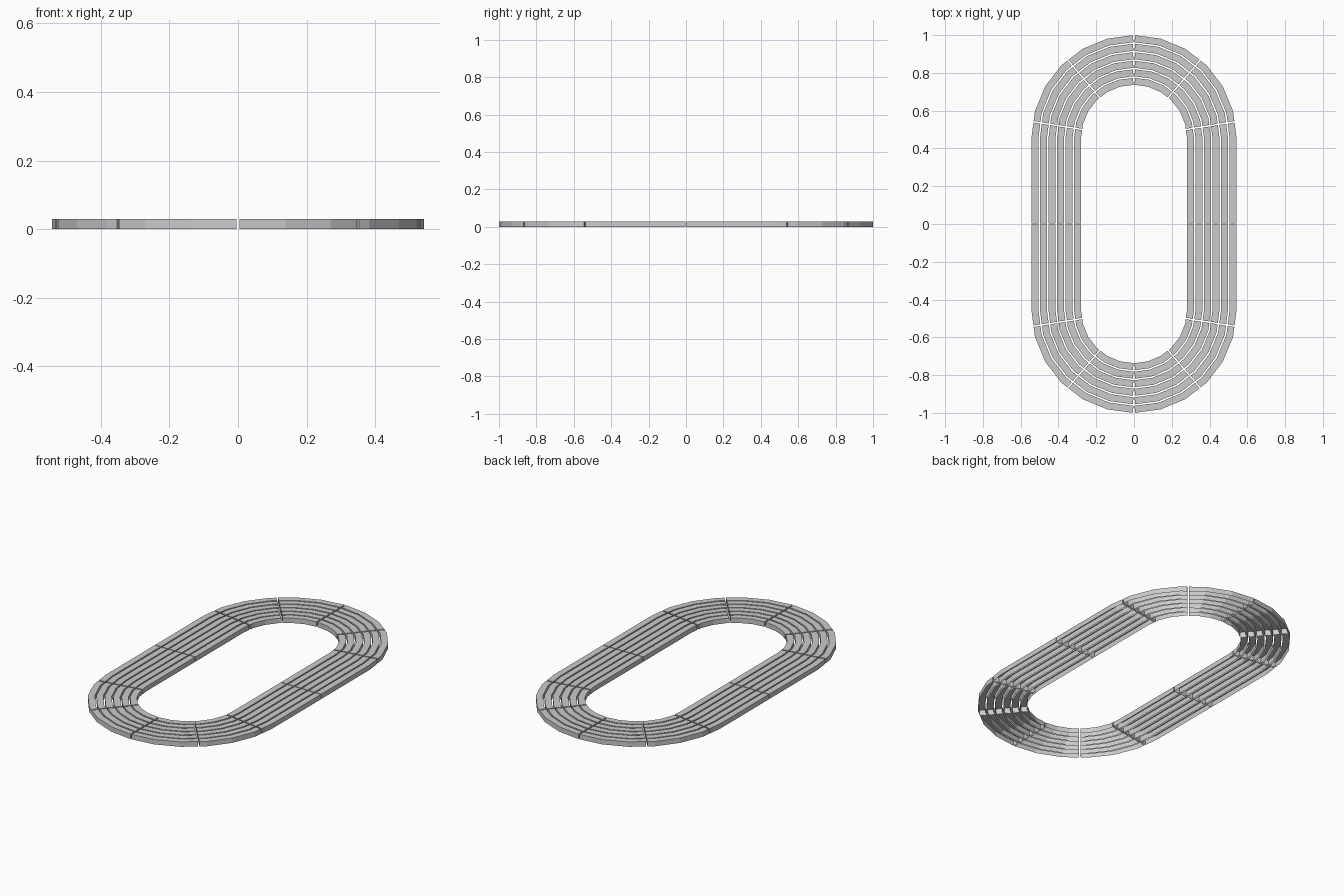
import bpy, bmesh, math

if "Cube" in bpy.data.objects:
    bpy.data.objects.remove(bpy.data.objects["Cube"])

HEIGHT = 0.029
CENTRE_Y = 0.457          # centre of the rounded ends
OUTER, WIDTH, PITCH = 0.543, 0.037, 0.0452
GAP = 0.004               # half the gap at each joint
STEP = 15                 # degrees per arc facet
JOINTS = [9.0, 49.5, 90.0]


def arc_point(r, deg):
    """Point on a faceted arc, so that joints lie on the flat facets."""
    mid = math.floor(deg / STEP) * STEP + STEP / 2
    rr = r * math.cos(math.radians(STEP / 2)) / math.cos(math.radians(deg - mid))
    a = math.radians(deg)
    return (rr * math.cos(a), CENTRE_Y + rr * math.sin(a))


def arc_angles(r_mid, start, end):
    """Facet angles between two joints, with the joint gap taken off."""
    d = math.degrees(GAP / r_mid)
    a0 = start + d if start > 0 else 0.0
    a1 = end - d
    return [a0] + [k for k in range(0, 91, STEP) if a0 < k < a1] + [a1]


def add_piece(bm, outer, inner):
    """Open-bottomed slat: top, long sides and end caps."""
    def column(p):
        return (bm.verts.new((p[0], p[1], 0)), bm.verts.new((p[0], p[1], HEIGHT)))
    o = [column(p) for p in outer]
    i = [column(p) for p in inner]
    for k in range(len(o) - 1):
        bm.faces.new((o[k][1], o[k + 1][1], i[k + 1][1], i[k][1]))
        bm.faces.new((o[k][0], o[k + 1][0], o[k + 1][1], o[k][1]))
        bm.faces.new((i[k + 1][0], i[k][0], i[k][1], i[k + 1][1]))
    bm.faces.new((i[0][0], o[0][0], o[0][1], i[0][1]))
    bm.faces.new((o[-1][0], i[-1][0], i[-1][1], o[-1][1]))


# Six concentric seat slats, one quadrant each, mirrored to the full ring
for n in range(6):
    ro = OUTER - n * PITCH
    ri = ro - WIDTH
    bm = bmesh.new()
    start = 0.0
    for end in JOINTS:
        angles = arc_angles((ro + ri) / 2, start, end)
        outer = [arc_point(ro, a) for a in angles]
        inner = [arc_point(ri, a) for a in angles]
        if start == 0.0:  # straight run from the middle joint
            outer.insert(0, (ro, GAP * 0.7))
            inner.insert(0, (ri, GAP * 0.7))
        add_piece(bm, outer, inner)
        start = end
    me = bpy.data.meshes.new("seat_slat")
    bm.to_mesh(me)
    bm.free()
    ob = bpy.data.objects.new(f"seat_slat_{n + 1}", me)
    bpy.context.collection.objects.link(ob)
    mod = ob.modifiers.new("Mirror", 'MIRROR')
    mod.use_axis = (True, True, False)
    mod.use_mirror_merge = False
